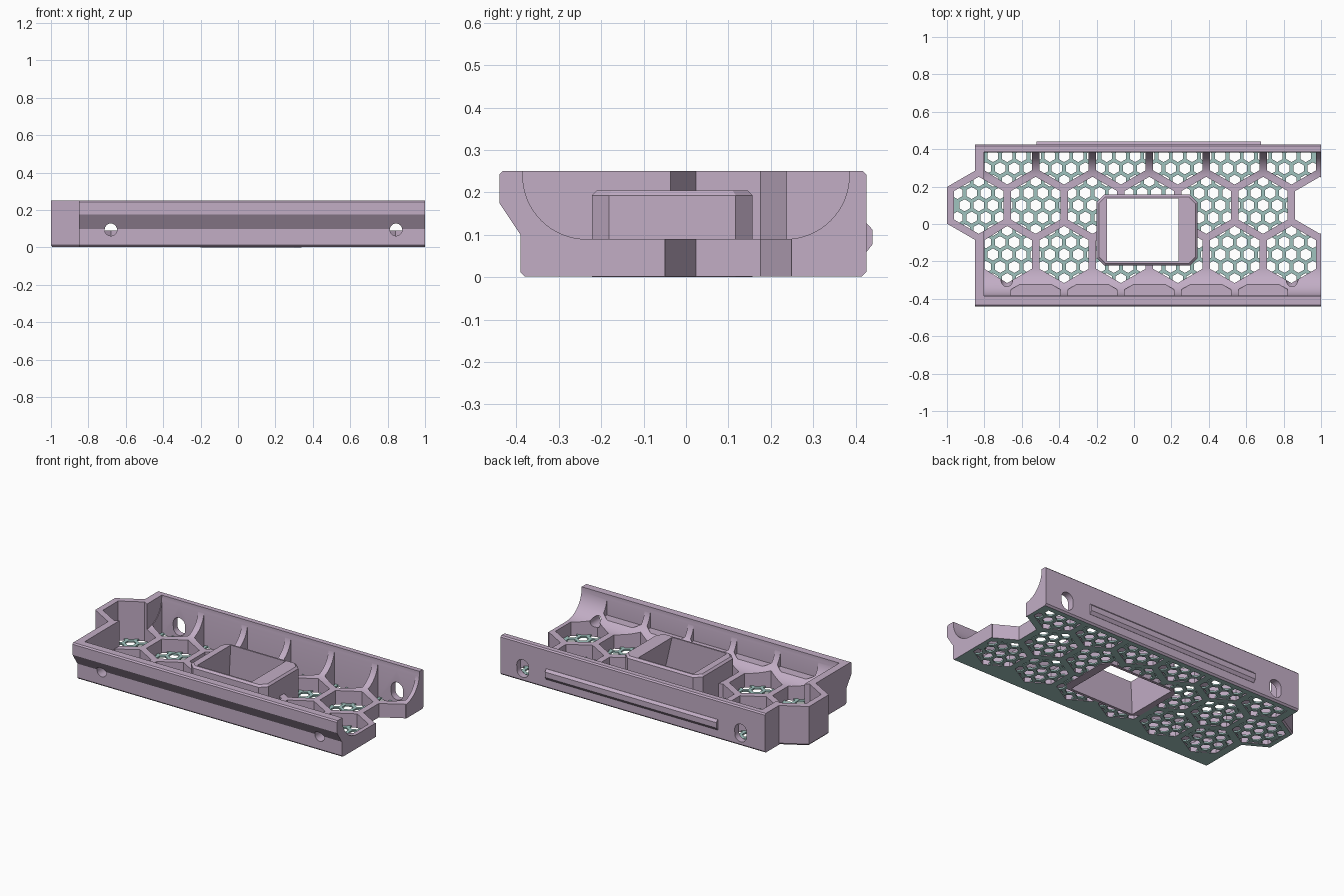
import bpy, bmesh, math
from mathutils import Vector

cube = bpy.data.objects.get("Cube")
if cube:
    bpy.data.objects.remove(cube, do_unlink=True)

PITCH = 0.304                  # spacing of the large honeycomb
ROW = PITCH * math.sqrt(3) / 2
CX, CY = -0.83, 0.10           # centre of the cell in the end tab
CELL = 0.132                   # apothem of a large cell
FLOOR, TOP, WALL = 0.09, 0.25, 0.385


def material(name, color):
    m = bpy.data.materials.new(name)
    m.use_nodes = True
    m.diffuse_color = color
    m.node_tree.nodes["Principled BSDF"].inputs["Base Color"].default_value = color
    return m


MAUVE = material("mauve plastic", (0.54, 0.42, 0.56, 1))
TEAL = material("teal base", (0.35, 0.55, 0.52, 1))


def hexagon(x, y, apothem):
    r = apothem / math.cos(math.pi / 6)
    return [(x + r * math.sin(k * math.pi / 3), y + r * math.cos(k * math.pi / 3))
            for k in range(6)]


def rect(x0, x1, y0, y1, c=0.0):
    if not c:
        return [(x0, y0), (x1, y0), (x1, y1), (x0, y1)]
    return [(x0 + c, y0), (x1 - c, y0), (x1, y0 + c), (x1, y1 - c),
            (x1 - c, y1), (x0 + c, y1), (x0, y1 - c), (x0, y0 + c)]


def place(axis, p, d):
    return {"x": (d, p[0], p[1]), "y": (p[0], d, p[1]), "z": (p[0], p[1], d)}[axis]


def add_prism(bm, pts, axis, a, b, end=None):
    """Loft a 2D outline along an axis; end is an optional second outline."""
    lo = [bm.verts.new(place(axis, p, a)) for p in pts]
    hi = [bm.verts.new(place(axis, p, b)) for p in (end or pts)]
    bm.faces.new(lo)
    bm.faces.new(hi)
    n = len(pts)
    for i in range(n):
        j = (i + 1) % n
        bm.faces.new((lo[i], lo[j], hi[j], hi[i]))


def build(name, prisms, mat=MAUVE):
    bm = bmesh.new()
    for p in prisms:
        add_prism(bm, *p)
    bmesh.ops.recalc_face_normals(bm, faces=bm.faces)
    me = bpy.data.meshes.new(name)
    bm.to_mesh(me)
    bm.free()
    me.materials.append(mat)
    ob = bpy.data.objects.new(name, me)
    bpy.context.collection.objects.link(ob)
    return ob


def activate(ob):
    bpy.ops.object.select_all(action="DESELECT")
    ob.select_set(True)
    bpy.context.view_layer.objects.active = ob


def combine(ob, other, op="DIFFERENCE", keep=False):
    mod = ob.modifiers.new("cut", "BOOLEAN")
    mod.operation, mod.solver, mod.object = op, "EXACT", other
    activate(ob)
    bpy.ops.object.modifier_apply(modifier=mod.name)
    if not keep:
        bpy.data.objects.remove(other, do_unlink=True)


# Tray body: wall profile run along x, plus the hexagonal end tab
profile = [(-0.38, 0.002), (-0.39, 0.012), (-0.39, 0.10), (-0.44, 0.175),
           (-0.44, 0.242), (-0.432, TOP), (0.417, TOP), (0.425, 0.242),
           (0.425, 0.012), (0.415, 0.002)]
body = build("tray_body", [(profile, "x", -0.85, 1.0)])
tab_base = build("tab_base", [(hexagon(CX, CY, 0.162), "z", 0.002, 0.012, hexagon(CX, CY, 0.17))])
tab = build("tab", [(hexagon(CX, CY, 0.17), "z", 0.012, TOP)])
combine(tab, tab_base, "UNION")
combine(body, tab, "UNION")

# Cavity with large fillets along both long walls
R = 0.15
arc = [(WALL - R + R * math.sin(t), FLOOR + R - R * math.cos(t))
       for t in [k * math.pi / 32 for k in range(17)]]
half = arc + [(WALL, 0.4)]
cavity = half + [(-y, z) for y, z in reversed(half)]
combine(body, build("cavity", [(cavity, "x", -0.803, 1.2)]))


# Honeycomb cells through the floor, and shallow pockets in the front fillet
def clamped(x, y):
    lim = WALL - 0.002
    return [(max(px, -0.80), min(max(py, -lim), lim)) for px, py in hexagon(x, y, CELL)]


cells = [(hexagon(CX, CY, CELL), "z", -0.1, 0.4)]
for i in range(6):
    x = CX + PITCH * i
    cells.append((hexagon(x + PITCH, CY, CELL), "z", -0.1, 0.22))
    for row in (-1, 1):
        cells.append((clamped(x + PITCH / 2, CY + row * ROW), "z", -0.1, 0.22))
    if i:
        cells.append((clamped(x, CY - 2 * ROW), "z", 0.12, 0.235))
combine(body, build("cells", cells))

# Screw holes at the front, arched access slots at the back
holes = []
for x in (-0.68, 0.845):
    ring = [(math.cos(k * math.pi / 12), math.sin(k * math.pi / 12)) for k in range(24)]
    holes.append(([(x + 0.033 * c, 0.095 + 0.033 * s) for c, s in ring], "y", -0.6, -0.2))
    slot = [(x + 0.042 * c, (0.098 if s >= 0 else 0.07) + 0.042 * s) for c, s in ring]
    holes.append((slot, "y", 0.3, 0.6))
combine(body, build("holes", holes))

# Central tapered opening, shared by the body, the grate and the frame
top_hole = rect(-0.145, 0.235, -0.20, 0.135)
low_hole = rect(-0.16, 0.29, -0.205, 0.14)
opening = build("opening", [(low_hole, "z", -0.01, 0.215, top_hole)])
opening.hide_render = True
combine(body, opening, keep=True)

# Underside of the body takes the base colour
body.data.materials.append(TEAL)
for f in body.data.polygons:
    if f.normal.z < -0.9 and f.center.z < 0.01:
        f.material_index = 1
activate(body)
bpy.ops.object.shade_smooth_by_angle(angle=math.radians(25))

# Raised frame around the opening
x0, x1, y0, y1 = -0.20, 0.34, -0.222, 0.157
frame = build("center_frame", [(rect(x0, x1, y0, y1, 0.04), "z", 0.0, 0.193)])
cap = build("frame_cap", [(rect(x0, x1, y0, y1, 0.04), "z", 0.193, 0.205,
                           rect(x0 + 0.012, x1 - 0.012, y0 + 0.012, y1 - 0.012, 0.035))])
combine(frame, cap, "UNION")
combine(frame, opening)

# Fine honeycomb grate across the floor
grate = build("floor_grate", [(rect(-0.84, 0.99, -0.378, 0.412), "z", 0.004, 0.014)], TEAL)
combine(grate, build("grate_tab", [(hexagon(CX, CY, 0.158), "z", 0.004, 0.014)], TEAL), "UNION")
combine(grate, build("notch", [(hexagon(CX + 6 * PITCH, CY, CELL + 0.012), "z", -0.1, 0.1)], TEAL))
combine(grate, build("center_cut", [(rect(-0.17, 0.30, -0.21, 0.145), "z", -0.1, 0.1)], TEAL))
small, mesh_holes = PITCH / 4, []
for j in range(-7, 5):
    y = CY + j * ROW / 4
    for i in range(-2, 26):
        x = CX + small * (i + 0.5 * (j % 2))
        in_tab = abs(y - CY) < 0.16
        if (-0.98 if in_tab else -0.83) < x < 0.98:
            mesh_holes.append((hexagon(x, y, small / 2 - 0.010), "z", -0.1, 0.1))
combine(grate, build("mesh_holes", mesh_holes, TEAL))

# Snap ridge along the back wall
ridge = [(0.42, 0.06), (0.426, 0.06), (0.44, 0.078), (0.44, 0.112), (0.426, 0.127), (0.42, 0.127)]
build("back_ridge", [(ridge, "x", -0.52, 0.68)])
